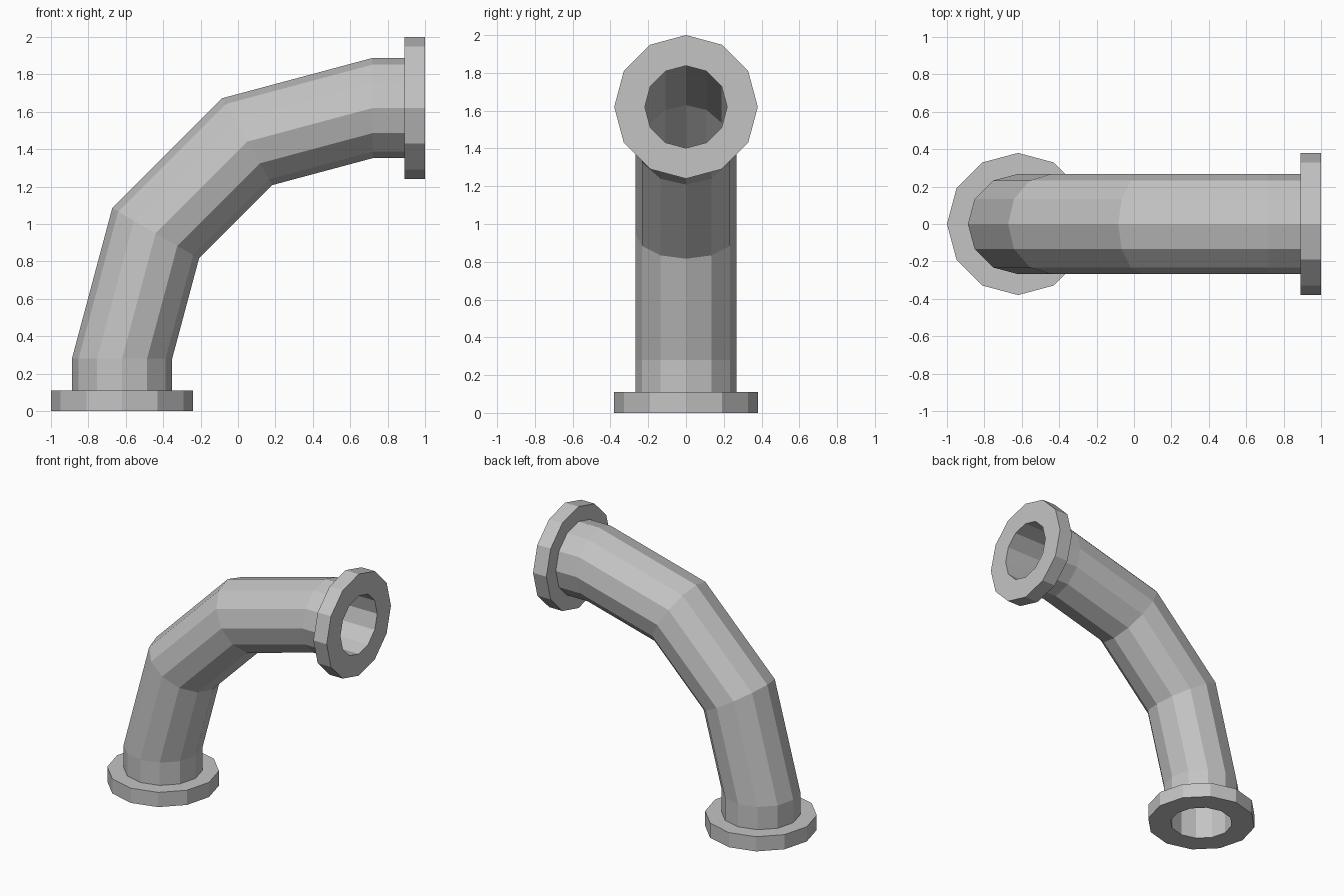
import bpy
import bmesh
from math import sin, cos, pi, radians
from mathutils import Vector

SIDES = 12
FLANGE_R, PIPE_R, BORE_R = 0.38, 0.268, 0.218
BEND_R = 1.34                 # centre line radius of the bend
BEND_X, BEND_Z = 0.72, 0.28   # centre of the bend
FOOT_X, THICK = BEND_X - BEND_R, 0.11

if "Cube" in bpy.data.objects:
    bpy.data.objects.remove(bpy.data.objects["Cube"], do_unlink=True)

metal = bpy.data.materials.new("grey_metal")
metal.use_nodes = True
grey = (0.55, 0.55, 0.55, 1)
metal.diffuse_color = grey
metal.node_tree.nodes["Principled BSDF"].inputs["Base Color"].default_value = grey


def on_foot(z):
    return Vector((FOOT_X, 0, z)), 0


def on_head(x):
    return Vector((x, 0, BEND_Z + BEND_R)), pi / 2


def on_bend(degrees):
    a = radians(degrees)
    return Vector((BEND_X - BEND_R * cos(a), 0, BEND_Z + BEND_R * sin(a))), a


def skin(name, stations):
    """Skin a row of rings, each given as ((centre, tilt), radius)."""
    bm = bmesh.new()
    rings = []
    for (centre, tilt), radius in stations:
        across = Vector((cos(tilt), 0, -sin(tilt)))
        side = Vector((0, 1, 0))
        turns = [2 * pi * k / SIDES for k in range(SIDES)]
        rings.append([bm.verts.new(centre + radius * (cos(t) * across + sin(t) * side))
                      for t in turns])
    for low, high in zip(rings, rings[1:]):
        for k in range(SIDES):
            n = (k + 1) % SIDES
            bm.faces.new((low[k], low[n], high[n], high[k]))
    mesh = bpy.data.meshes.new(name)
    bm.to_mesh(mesh)
    bm.free()
    mesh.materials.append(metal)
    obj = bpy.data.objects.new(name, mesh)
    bpy.context.collection.objects.link(obj)
    return obj


bend = [on_bend(d) for d in (0, 30, 60, 90)]

# Outer wall between the flanges
outer = [on_foot(THICK)] + bend + [on_head(1 - THICK)]
skin("elbow_pipe", [(s, PIPE_R) for s in outer])

# Open bore running right through, facing inwards
inner = [on_foot(0)] + bend + [on_head(1)]
skin("pipe_bore", [(s, BORE_R) for s in reversed(inner)])

# Flanges: outer end, rim, then the shoulder against the pipe
skin("bottom_flange", [(on_foot(0), BORE_R), (on_foot(0), FLANGE_R),
                       (on_foot(THICK), FLANGE_R), (on_foot(THICK), PIPE_R)])
skin("top_flange", [(on_head(1 - THICK), PIPE_R), (on_head(1 - THICK), FLANGE_R),
                    (on_head(1), FLANGE_R), (on_head(1), BORE_R)])
